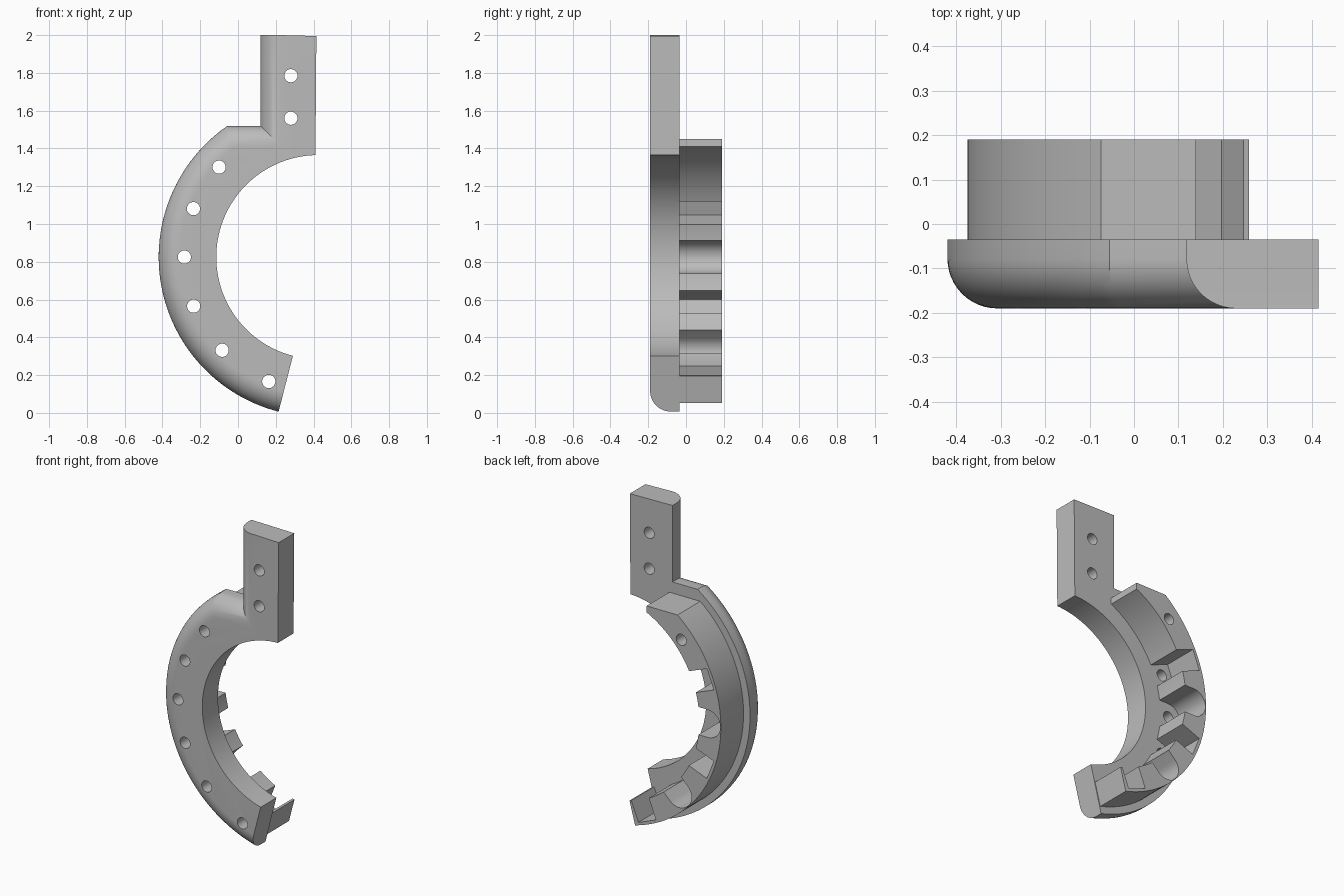
import bpy, bmesh
from math import sin, cos, asin, pi, radians, degrees
from mathutils import Matrix

if "Cube" in bpy.data.objects:
    bpy.data.objects.remove(bpy.data.objects["Cube"])

CX, CZ = 0.425, 0.825            # centre shared by all arcs
FRONT, MID, BACK = -0.19, -0.035, 0.19
HOLE_RING, HOLE_R = 0.709, 0.035
HOLE_ANGLES = [137.8, 158.8, 180, 201.5, 224.1, 248.3]

grey = bpy.data.materials.new("grey")
grey.use_nodes = True
colour = (0.5, 0.5, 0.5, 1)
grey.diffuse_color = colour
grey.node_tree.nodes["Principled BSDF"].inputs["Base Color"].default_value = colour


def polar(r, angle):
    a = radians(angle)
    return CX + r * cos(a), CZ + r * sin(a)


def arc(r, start, end, steps):
    return [polar(r, start + (end - start) * i / steps) for i in range(steps + 1)]


def make_object(name, bm):
    bmesh.ops.recalc_face_normals(bm, faces=bm.faces)
    mesh = bpy.data.meshes.new(name)
    bm.to_mesh(mesh)
    bm.free()
    mesh.materials.append(grey)
    obj = bpy.data.objects.new(name, mesh)
    bpy.context.collection.objects.link(obj)
    return obj


def stack(name, layers):
    """Join matching outlines, each given as (y, points), into a closed solid."""
    bm = bmesh.new()
    rings = [[bm.verts.new((x, y, z)) for x, z in pts] for y, pts in layers]
    n = len(rings[0])
    for a, b in zip(rings, rings[1:]):
        for i in range(n):
            j = (i + 1) % n
            bm.faces.new((a[i], a[j], b[j], b[i]))
    bm.faces.new(rings[0])
    bm.faces.new(rings[-1])
    return make_object(name, bm)


def drill(obj, centres):
    """Cut round holes right through along y."""
    bm = bmesh.new()
    for x, z in centres:
        place = Matrix.Translation((x, 0, z)) @ Matrix.Rotation(pi / 2, 4, 'X')
        bmesh.ops.create_cone(bm, cap_ends=True, segments=32, radius1=HOLE_R,
                              radius2=HOLE_R, depth=1, matrix=place)
    cutter = make_object("hole_cutter", bm)
    cutter.hide_render = True
    mod = obj.modifiers.new("holes", 'BOOLEAN')
    mod.operation = 'DIFFERENCE'
    mod.solver = 'EXACT'
    mod.object = cutter
    bpy.ops.object.select_all(action='DESELECT')
    obj.select_set(True)
    bpy.context.view_layer.objects.active = obj
    bpy.ops.object.modifier_apply(modifier=mod.name)
    bpy.data.objects.remove(cutter)
    bpy.ops.object.shade_smooth_by_angle(angle=radians(30))


# Front plate: crescent with an upright arm, rounded along its outer front edge
def plate_outline(d):
    r, top = 0.845 - d, 1.52 - d
    start = 180 - degrees(asin((top - CZ) / r))
    pts = arc(r, start, 255.6, 56)
    pts += arc(0.54, 255.6, 91.6, 56)
    pts += [(0.415, 1.995), (0.118 + d, 2.0), (0.118 + d, top)]
    return pts


FILLET, STEPS = 0.112, 12
layers = [(MID, plate_outline(0))]
for i in range(STEPS + 1):
    t = pi / 2 * i / STEPS
    layers.append((FRONT + FILLET * (1 - sin(t)), plate_outline(FILLET * (1 - cos(t)))))
plate = stack("front_plate", layers)
ring_holes = [polar(HOLE_RING, a) for a in HOLE_ANGLES]
drill(plate, ring_holes + [(0.28, 1.785), (0.28, 1.56)])


# Back rim: thick band with square slots and round-ended pockets around the holes
INNER, OUTER, END = 0.65, 0.80, 255.2


def local(angle, along, side):
    """Point at a distance along a spoke and to its side."""
    a = radians(angle)
    return (CX + along * cos(a) - side * sin(a), CZ + along * sin(a) + side * cos(a))


def square_slot(angle):
    w = 0.065
    mouth = (INNER ** 2 - w ** 2) ** 0.5
    pts = [local(angle, d, s) for d, s in
           ((mouth, -w), (0.78, -w), (0.78, w), (mouth, w))]
    return w, pts


def round_pocket(angle):
    w = 0.087
    mouth = (INNER ** 2 - w ** 2) ** 0.5
    bend = [local(angle, HOLE_RING + w * sin(pi * i / 20), -w * cos(pi * i / 20))
            for i in range(21)]
    return w, [local(angle, mouth, -w)] + bend + [local(angle, mouth, w)]


inner, here = [], 116.0
for i, angle in enumerate(HOLE_ANGLES[1:]):
    w, cut = round_pocket(angle) if i % 2 else square_slot(angle)
    half = degrees(asin(w / INNER))
    inner += arc(INNER, here, angle - half, 20 if i == 0 else 6)[:-1] + cut
    here = angle + half
inner.append(polar(INNER, END))

rim_start = 180 - degrees(asin((1.45 - CZ) / OUTER))
rim_outline = arc(OUTER, rim_start, END, 56) + inner[::-1] + [(0.14, 1.45)]
rim = stack("back_rim", [(MID, rim_outline), (BACK, rim_outline)])
drill(rim, ring_holes[:1])
